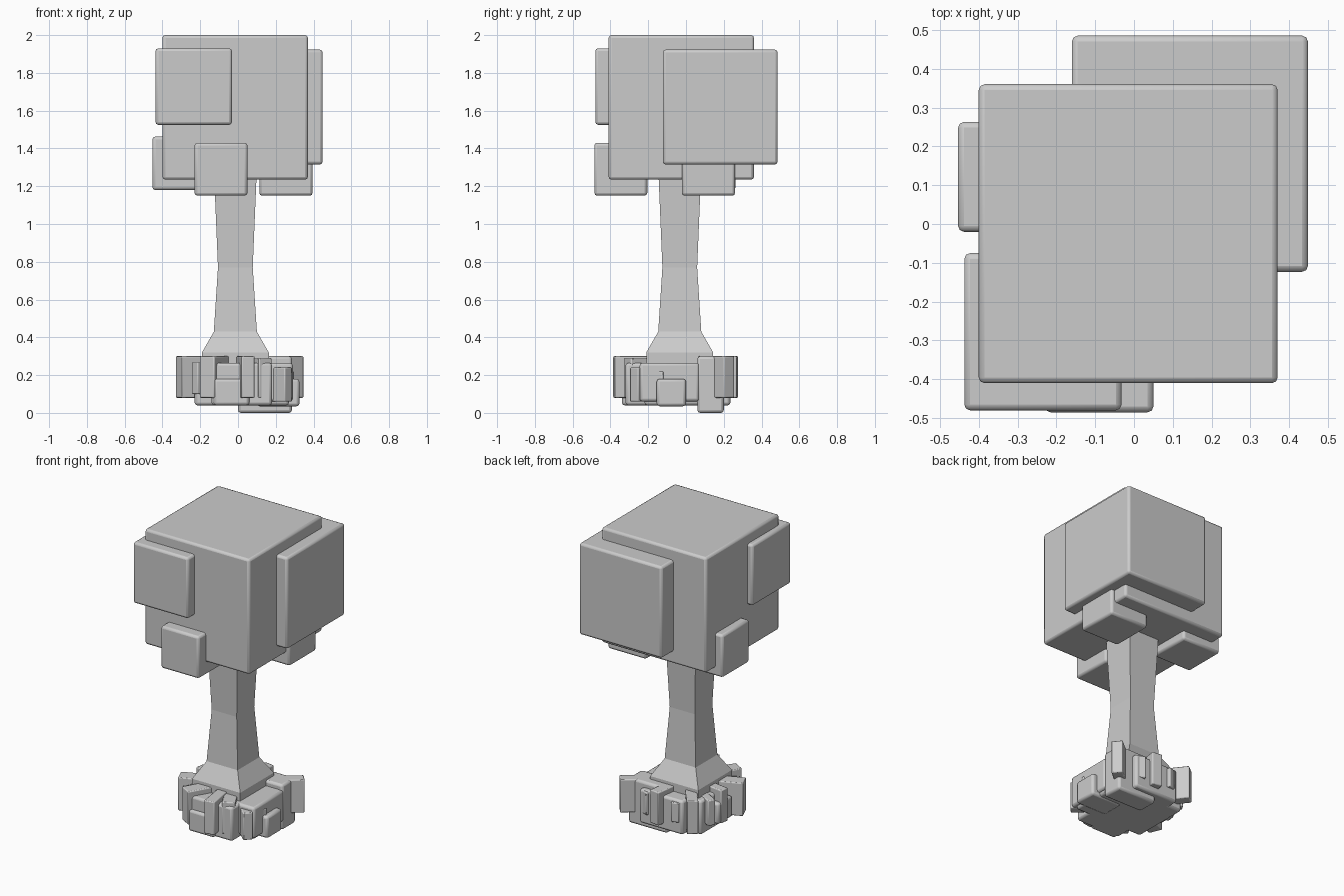
import bpy, bmesh, math
from mathutils import Matrix

if "Cube" in bpy.data.objects:
    bpy.data.objects.remove(bpy.data.objects["Cube"])


def box(name, lo, hi, bevel=0.015):
    """Axis-aligned box between two corners with a small rounded edge."""
    size = [b - a for a, b in zip(lo, hi)]
    mid = [(a + b) / 2 for a, b in zip(lo, hi)]
    bpy.ops.mesh.primitive_cube_add(size=1, location=mid)
    ob = bpy.context.object
    ob.name = name
    ob.scale = size
    bpy.ops.object.transform_apply(location=False, rotation=False, scale=True)
    if bevel:
        m = ob.modifiers.new("Bevel", 'BEVEL')
        m.width = bevel
        m.segments = 2
        bpy.ops.object.shade_smooth_by_angle(angle=math.radians(35))
    return ob


# Foliage: one large cube with smaller cubes sunk into its sides
foliage = [
    ("foliage_main", (-0.40, -0.41, 1.235), 0.77),
    ("foliage_back_right", (-0.16, -0.123, 1.315), 0.608),
    ("foliage_front_upper", (-0.437, -0.48, 1.525), 0.405),
    ("foliage_front_lower", (-0.23, -0.485, 1.15), 0.28),
    ("foliage_left_lower", (-0.453, -0.02, 1.18), 0.283),
    ("foliage_right_lower", (0.113, -0.022, 1.15), 0.282),
]
for name, lo, s in foliage:
    hi = [c + s for c in lo]
    hi[2] = min(hi[2], 2.0)
    box(name, lo, hi)

# Trunk: square sections lofted from flared foot to the foliage
cx, cy = -0.014, -0.033
sections = [(0.20, 0.177), (0.32, 0.177), (0.43, 0.114), (0.77, 0.092), (1.25, 0.112)]
bm = bmesh.new()
rings = [[bm.verts.new((cx + i * h, cy + j * h, z))
          for i, j in ((-1, -1), (1, -1), (1, 1), (-1, 1))] for z, h in sections]
for a, b in zip(rings, rings[1:]):
    for k in range(4):
        n = (k + 1) % 4
        bm.faces.new((a[k], a[n], b[n], b[k]))
bm.faces.new(rings[0][::-1])
bm.faces.new(rings[-1])
mesh = bpy.data.meshes.new("trunk")
bm.to_mesh(mesh)
bm.free()
bpy.context.collection.objects.link(bpy.data.objects.new("trunk", mesh))

# Ground clump: overlapping blocks
box("clump_wide", (-0.23, -0.22, 0.04), (0.27, 0.17, 0.265))
box("clump_deep", (-0.14, -0.32, 0.04), (0.18, 0.235, 0.265))
box("clump_right", (0.05, -0.245, 0.06), (0.29, 0.07, 0.265))
box("clump_right_low", (0.10, -0.155, 0.035), (0.325, 0.00, 0.18))
box("clump_front_low", (-0.13, -0.34, 0.04), (0.06, -0.15, 0.18))
box("clump_foot", (0.0, 0.06, 0.0), (0.285, 0.20, 0.30))
box("clump_left", (-0.28, -0.09, 0.08), (-0.05, 0.06, 0.22))

# Grass tufts: upright slabs radiating from the trunk (angle, reach, width, bottom, top)
tufts = [
    (39, 0.42, 0.07, 0.08, 0.30), (63, 0.31, 0.05, 0.11, 0.26),
    (82, 0.31, 0.07, 0.08, 0.30), (108, 0.30, 0.05, 0.12, 0.25),
    (128, 0.37, 0.07, 0.08, 0.30), (150, 0.32, 0.05, 0.10, 0.27),
    (172, 0.29, 0.06, 0.08, 0.30), (203, 0.34, 0.09, 0.08, 0.30),
    (222, 0.31, 0.05, 0.10, 0.27), (240, 0.33, 0.09, 0.08, 0.30),
    (279, 0.35, 0.07, 0.08, 0.30), (298, 0.31, 0.08, 0.08, 0.29),
    (318, 0.36, 0.06, 0.06, 0.24), (338, 0.31, 0.06, 0.06, 0.22),
]
for n, (ang, reach, w, z0, z1) in enumerate(tufts):
    ob = box(f"tuft_{n + 1}", (reach - 0.22, -w / 2, z0), (reach, w / 2, z1), 0.006)
    ob.matrix_world = (Matrix.Translation((0, -0.035, 0))
                       @ Matrix.Rotation(math.radians(ang), 4, 'Z')
                       @ Matrix.Translation(ob.location))
